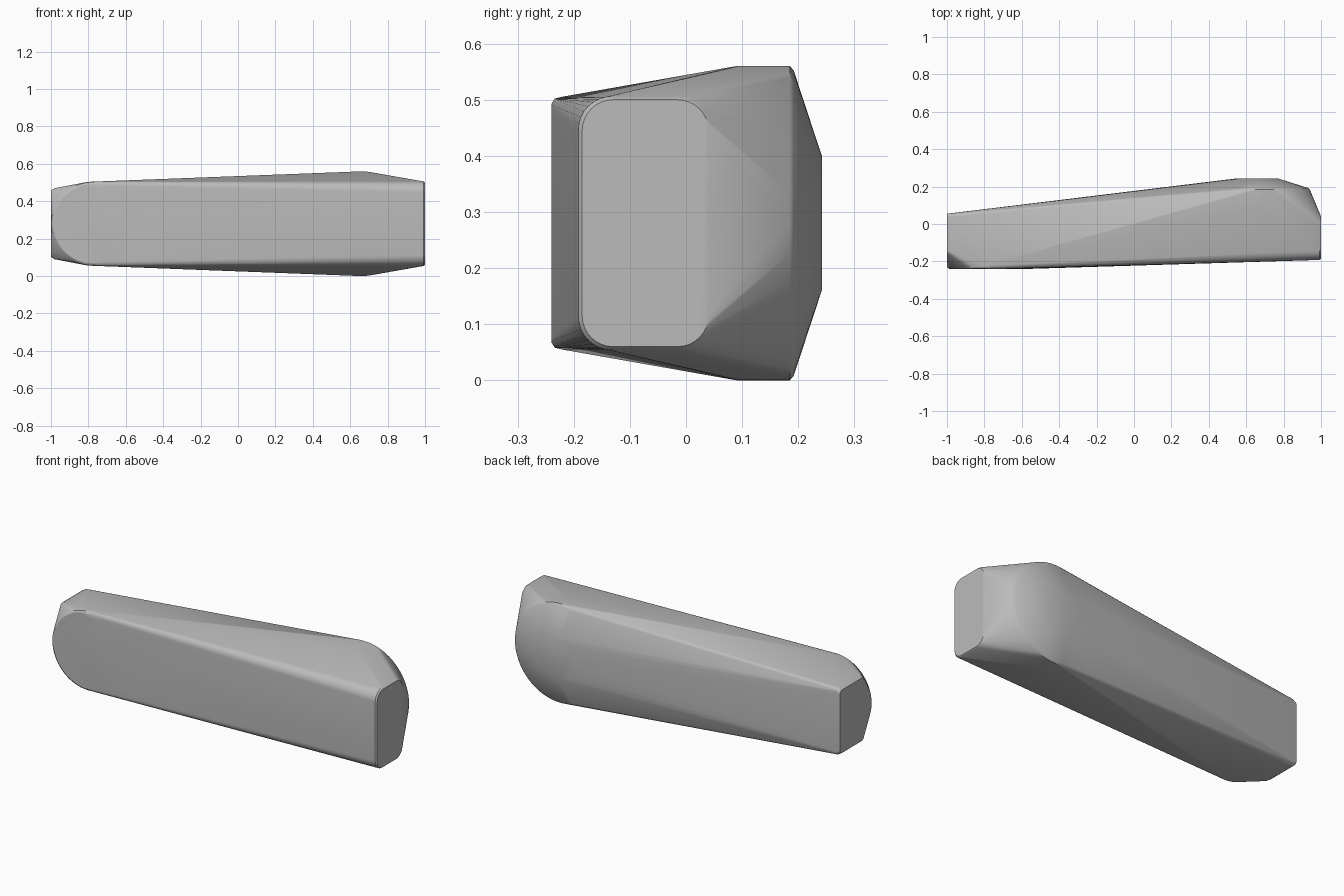
import bpy, bmesh
from math import sin, cos, pi, radians
from mathutils import Vector

cube = bpy.data.objects.get("Cube")
if cube:
    bpy.data.objects.remove(cube, do_unlink=True)

MID = 0.28  # height of the long axis


def disc(x, y, r, n=64):
    """Ring of points facing front or back."""
    return [Vector((x + r * cos(2 * pi * i / n), y, MID + r * sin(2 * pi * i / n)))
            for i in range(n)]


def end_plate(x, y0, y1, half, r, n=8):
    """Rounded rectangle of points facing sideways."""
    points = []
    corners = ((y1 - r, half - r), (y0 + r, half - r),
               (y0 + r, r - half), (y1 - r, r - half))
    for q, (cy, cz) in enumerate(corners):
        for i in range(n + 1):
            a = pi / 2 * (q + i / n)
            points.append(Vector((x, cy + r * cos(a), MID + cz + r * sin(a))))
    return points


# Outlines that the body is stretched over
points = []
points += disc(-0.775, -0.24, 0.212) + disc(-0.775, -0.234, 0.222)   # front pad
points += disc(-0.775, -0.222, 0.225)
points += disc(0.66, 0.09, 0.28) + disc(0.66, 0.185, 0.28)           # back drum
points += disc(0.66, 0.192, 0.272) + disc(0.655, 0.242, 0.12)        # back boss
points += end_plate(1.0, -0.185, 0.04, 0.22, 0.055)                  # thin end
points += end_plate(0.992, -0.192, 0.048, 0.226, 0.06)
points += end_plate(-1.0, -0.16, 0.055, 0.178, 0.02)                 # blunt end
points += end_plate(-0.98, -0.17, 0.057, 0.19, 0.02)

bm = bmesh.new()
for p in points:
    bm.verts.new(p)
hull = bmesh.ops.convex_hull(bm, input=bm.verts)
loose = [v for v in bm.verts if not v.link_faces]
bmesh.ops.delete(bm, geom=loose, context='VERTS')
bmesh.ops.dissolve_limit(bm, angle_limit=radians(0.3), verts=bm.verts, edges=bm.edges)
bmesh.ops.recalc_face_normals(bm, faces=bm.faces)

mesh = bpy.data.meshes.new("body")
bm.to_mesh(mesh)
bm.free()
body = bpy.data.objects.new("body", mesh)
bpy.context.collection.objects.link(body)

# Plain grey finish
grey = bpy.data.materials.new("grey")
grey.use_nodes = True
colour = (0.5, 0.5, 0.5, 1)
grey.diffuse_color = colour
grey.node_tree.nodes["Principled BSDF"].inputs["Base Color"].default_value = colour
mesh.materials.append(grey)

bpy.ops.object.select_all(action='DESELECT')
body.select_set(True)
bpy.context.view_layer.objects.active = body
bpy.ops.object.shade_smooth_by_angle(angle=radians(30))
